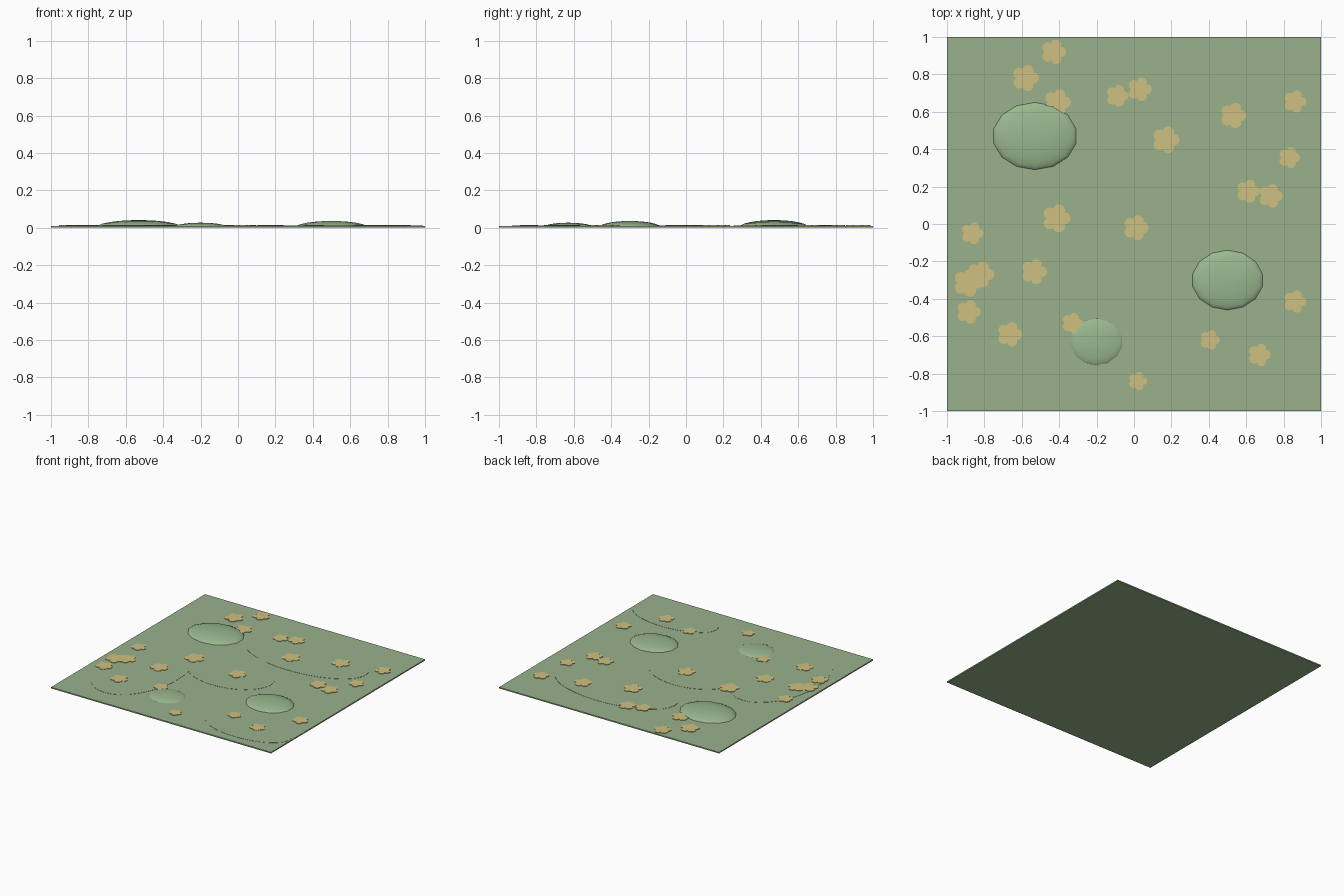
import bpy, bmesh, math

if "Cube" in bpy.data.objects:
    bpy.data.objects.remove(bpy.data.objects["Cube"])


def material(name, rgb):
    m = bpy.data.materials.new(name)
    m.diffuse_color = (*rgb, 1)
    m.use_nodes = True
    m.node_tree.nodes["Principled BSDF"].inputs["Base Color"].default_value = m.diffuse_color
    return m


GRASS = material("grass green", (0.319, 0.445, 0.262))
HILL = material("hill green", (0.325, 0.480, 0.275))
YELLOW = material("soft yellow", (0.621, 0.530, 0.214))


def make_object(name, bm, mat, smooth=False):
    bmesh.ops.recalc_face_normals(bm, faces=bm.faces)
    for f in bm.faces:
        f.smooth = smooth
    mesh = bpy.data.meshes.new(name)
    bm.to_mesh(mesh)
    bm.free()
    mesh.materials.append(mat)
    ob = bpy.data.objects.new(name, mesh)
    bpy.context.collection.objects.link(ob)
    return ob


def plate(name, outline, z0, z1, mat):
    """Flat plate extruded from an outline."""
    bm = bmesh.new()
    low = [bm.verts.new((x, y, z0)) for x, y in outline]
    high = [bm.verts.new((x, y, z1)) for x, y in outline]
    bm.faces.new(low)
    bm.faces.new(high)
    n = len(outline)
    for i in range(n):
        j = (i + 1) % n
        bm.faces.new((low[i], low[j], high[j], high[i]))
    return make_object(name, bm, mat)


def ellipse(cx, cy, rx, ry, n):
    return [(cx + rx * math.cos(math.tau * i / n),
             cy + ry * math.sin(math.tau * i / n)) for i in range(n)]


def flower_outline(cx, cy, r, n=50):
    pts = []
    for i in range(n):
        a = math.tau * i / n
        # rounded petals with narrow notches between them
        k = r * (0.70 + 0.30 * abs(math.cos(2.5 * a)) ** 0.7)
        pts.append((cx + k * math.cos(a), cy + k * math.sin(a)))
    return pts


# Ground slab
TOP = 0.010
plate("ground", [(-1, -1), (1, -1), (1, 1), (-1, 1)], 0, TOP, GRASS)

# Barely raised grass patches
for i, p in enumerate([(0.27, 0.515, 0.53, 0.26), (-0.62, -0.35, 0.32, 0.50),
                       (-0.04, -0.03, 0.36, 0.25), (0.62, -0.75, 0.37, 0.18)]):
    plate(f"grass_patch_{i + 1}", ellipse(*p, 32), TOP - 0.004, TOP + 0.0015, GRASS)

# Low rounded hills: squashed half spheres
for i, (cx, cy, rx, ry, h) in enumerate([(-0.53, 0.47, 0.232, 0.185, 0.041),
                                         (0.50, -0.30, 0.197, 0.165, 0.036),
                                         (-0.20, -0.63, 0.148, 0.132, 0.027)]):
    bm = bmesh.new()
    bmesh.ops.create_uvsphere(bm, u_segments=14, v_segments=12, radius=1)
    bmesh.ops.delete(bm, geom=[v for v in bm.verts if v.co.z < -0.01], context='VERTS')
    for v in bm.verts:
        v.co = (cx + rx * v.co.x, cy + ry * v.co.y, 0.002 + (h - 0.002) * v.co.z)
    make_object(f"hill_{i + 1}", bm, HILL, smooth=True)

# Five-petal flowers: x, y, radius
FLOWERS = [
    (-.43, .92, .067), (-.58, .78, .072), (-.41, .65, .072), (-.09, .685, .060),
    (.03, .72, .065), (.53, .58, .070), (.86, .655, .061), (.17, .45, .073),
    (.83, .355, .058), (.61, .175, .063), (.73, .15, .065), (-.415, .03, .076),
    (.01, -.02, .068), (-.865, -.05, .060), (-.535, -.255, .069), (-.82, -.27, .072),
    (-.89, -.315, .076), (-.885, -.47, .065), (-.665, -.59, .067), (-.33, -.53, .056),
    (.86, -.415, .061), (.405, -.62, .054), (.67, -.70, .061), (.02, -.84, .050),
]
for i, (x, y, r) in enumerate(FLOWERS):
    plate(f"flower_{i + 1}", flower_outline(x, y, r), TOP - 0.002,
          TOP + 0.0045 + 0.0002 * (i % 2), YELLOW)
